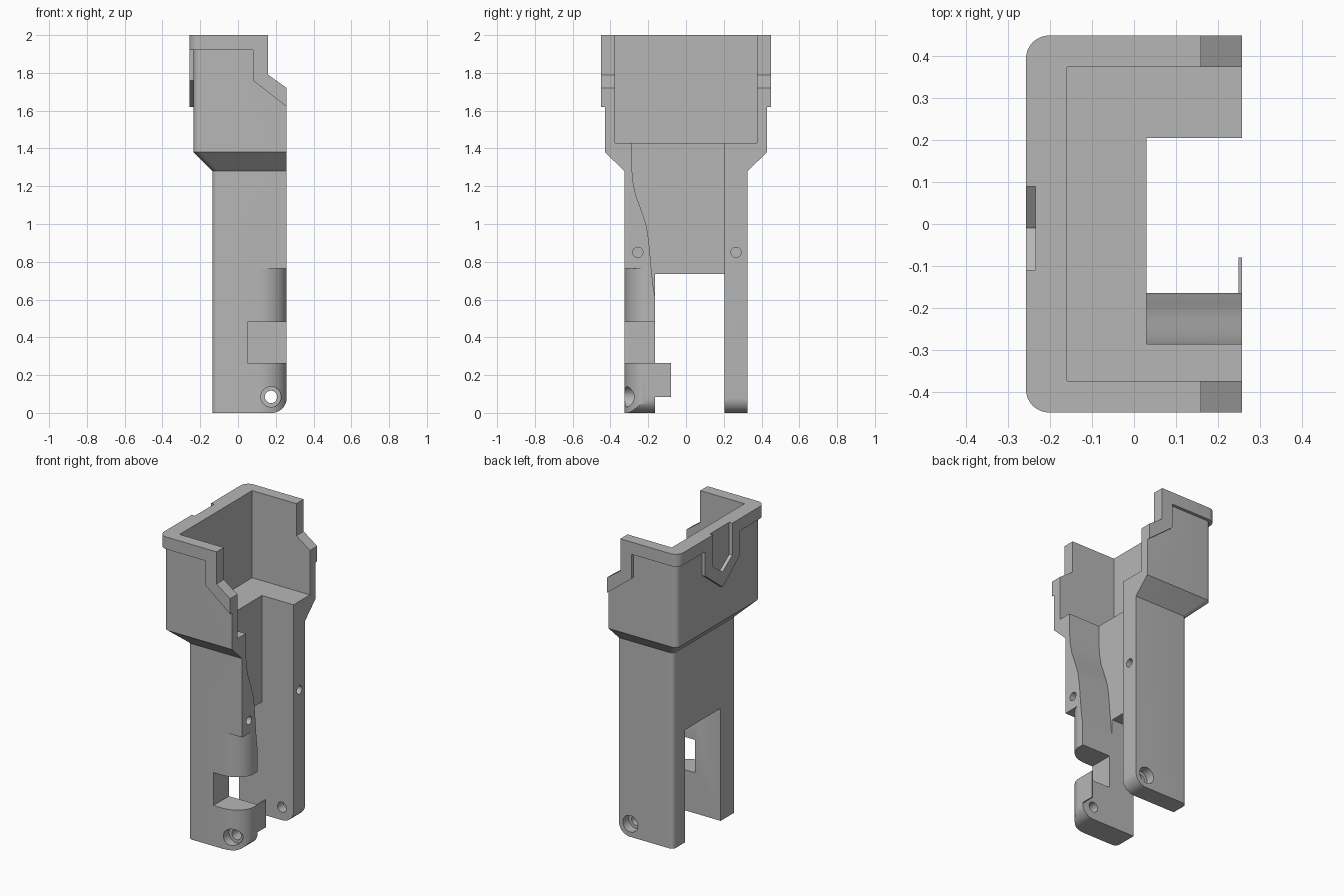
import bpy, bmesh, math

cube = bpy.data.objects.get("Cube")
if cube:
    bpy.data.objects.remove(cube, do_unlink=True)

FRONT = 0.258      # open face of the half shell
FAR = 1.0          # overshoot for cutters

grey = bpy.data.materials.new("plain_grey")
grey.use_nodes = True
grey.diffuse_color = (0.47, 0.47, 0.47, 1)
grey.node_tree.nodes["Principled BSDF"].inputs["Base Color"].default_value = grey.diffuse_color


def arc(cx, cy, rx, ry, a0, a1, n):
    """Points along an elliptical arc, angles in degrees."""
    steps = [math.radians(a0 + (a1 - a0) * i / n) for i in range(n + 1)]
    return [(cx + rx * math.cos(a), cy + ry * math.sin(a)) for a in steps]


def loft(name, rings):
    """Closed solid through rings with equal point counts."""
    bm = bmesh.new()
    loops = [[bm.verts.new(p) for p in ring] for ring in rings]
    n = len(loops[0])
    for a, b in zip(loops, loops[1:]):
        for i in range(n):
            j = (i + 1) % n
            bm.faces.new((a[i], a[j], b[j], b[i]))
    bm.faces.new(loops[0])
    bm.faces.new(loops[-1])
    bmesh.ops.recalc_face_normals(bm, faces=bm.faces)
    mesh = bpy.data.meshes.new(name)
    bm.to_mesh(mesh)
    bm.free()
    mesh.materials.append(grey)
    obj = bpy.data.objects.new(name, mesh)
    bpy.context.collection.objects.link(obj)
    return obj


def prism(name, pts, axis, lo, hi):
    """Extrude a 2D outline along an axis."""
    place = {"x": lambda p, d: (d, p[0], p[1]),
             "y": lambda p, d: (p[0], d, p[1]),
             "z": lambda p, d: (p[0], p[1], d)}[axis]
    return loft(name, [[place(p, d) for p in pts] for d in (lo, hi)])


def rect(a0, a1, b0, b1):
    return [(a0, b0), (a1, b0), (a1, b1), (a0, b1)]


def c_outline(back, half, r):
    """Rectangle with rounded back corners, square at the open face."""
    return ([(FRONT, half)] + arc(back + r, half - r, r, r, 90, 180, 8)
            + arc(back + r, r - half, r, r, 180, 270, 8) + [(FRONT, -half)])


def combine(target, tool, operation):
    mod = target.modifiers.new(operation, "BOOLEAN")
    mod.operation = operation
    mod.solver = "EXACT"
    mod.object = tool
    bpy.ops.object.select_all(action="DESELECT")
    bpy.context.view_layer.objects.active = target
    target.select_set(True)
    bpy.ops.object.modifier_apply(modifier=mod.name)
    bpy.data.objects.remove(tool, do_unlink=True)


def cut(*args):
    combine(shell, prism(*args), "DIFFERENCE")


def add(*args):
    combine(shell, prism(*args), "UNION")


# Handle flaring into the wide head
sections = [(-0.135, 0.325, 0.03, 0), (-0.135, 0.325, 0.03, 1.28),
            (-0.235, 0.43, 0.035, 1.38), (-0.235, 0.43, 0.035, 1.96)]
shell = loft("grip_shell", [[(x, y, z) for x, y in c_outline(b, h, r)]
                            for b, h, r, z in sections])

# Raised rim, side brackets and back bracket
add("rim", c_outline(-0.258, 0.45, 0.055), "z", 1.92, 2)
side = [(0.08, 1.95), (0.08, 1.76), (FRONT, 1.62), (FRONT, 1.95)]
for s in (-1, 1):
    add("side_bracket", side, "y", s * 0.40, s * 0.45)


def pentagon(half, top, shoulder, tip, mid=-0.01):
    return [(mid - half, top), (mid - half, shoulder), (mid, tip),
            (mid + half, shoulder), (mid + half, top)]


add("back_bracket", pentagon(0.18, 1.95, 1.76, 1.62), "x", -0.258, -0.2)
cut("back_notch", pentagon(0.10, 3, 1.79, 1.72), "x", -FAR, -0.2355)
cut("side_notch", [(0.16, 3), (0.16, 1.79), (FRONT, 1.72), (FAR, 1.72), (FAR, 3)],
    "y", -FAR, FAR)

# Head cavity, curved channel and the gap between the two arms
cut("cavity", rect(-0.16, FAR, -0.375, 0.375), "z", 1.43, 3)
curve = [(-0.287, 1.5), (-0.287, 1.3), (-0.28, 1.22), (-0.265, 1.15), (-0.246, 1.10),
         (-0.225, 1.04), (-0.209, 0.99), (-0.198, 0.92), (-0.192, 0.86),
         (-0.183, 0.76), (-0.175, 0.68), (-0.165, 0.62)]
cut("channel", curve + [(0.205, 0.62), (0.205, 1.5)], "x", 0.03, FAR)
cut("arm_gap", rect(-0.165, 0.205, -FAR, 0.735), "x", -FAR, FAR)

# Rounded lower corners of both arms
cut("toe_round", arc(FRONT - 0.08, 0.08, 0.08, 0.08, -90, 0, 12)
    + [(FAR, 0.08), (FAR, -FAR), (FRONT - 0.08, -FAR)], "y", -FAR, FAR)

# Rounded front edge and slot of the front arm
cut("edge_round", arc(0.11, -0.2, FRONT - 0.11, 0.125, -90, 0, 16)
    + [(FAR, -0.2), (FAR, -FAR), (0.11, -FAR)], "z", -FAR, 0.765)
cut("arm_slot", rect(0.05, FAR, 0.265, 0.48), "y", -FAR, 0)

# Thin tab on the front arm
add("tab", rect(-0.21, -0.08, 0.085, 0.265), "x", 0.249, FRONT)


def circle(a, b, r):
    return arc(a, b, r, r, 0, 345, 23)


# Screw holes with counterbores, and blind pin holes
cut("screw_hole", circle(0.175, 0.085, 0.033), "y", -FAR, FAR)
for s in (-1, 1):
    cut("counterbore", circle(0.175, 0.085, 0.054), "y", s * 0.265, s * FAR)
for y in (-0.255, 0.265):
    cut("pin_hole", circle(y, 0.85, 0.027), "x", 0.12, FAR)

# Smooth the rounded surfaces, keep crisp edges
bpy.ops.object.select_all(action="DESELECT")
bpy.context.view_layer.objects.active = shell
shell.select_set(True)
bpy.ops.object.shade_smooth_by_angle(angle=math.radians(25))
